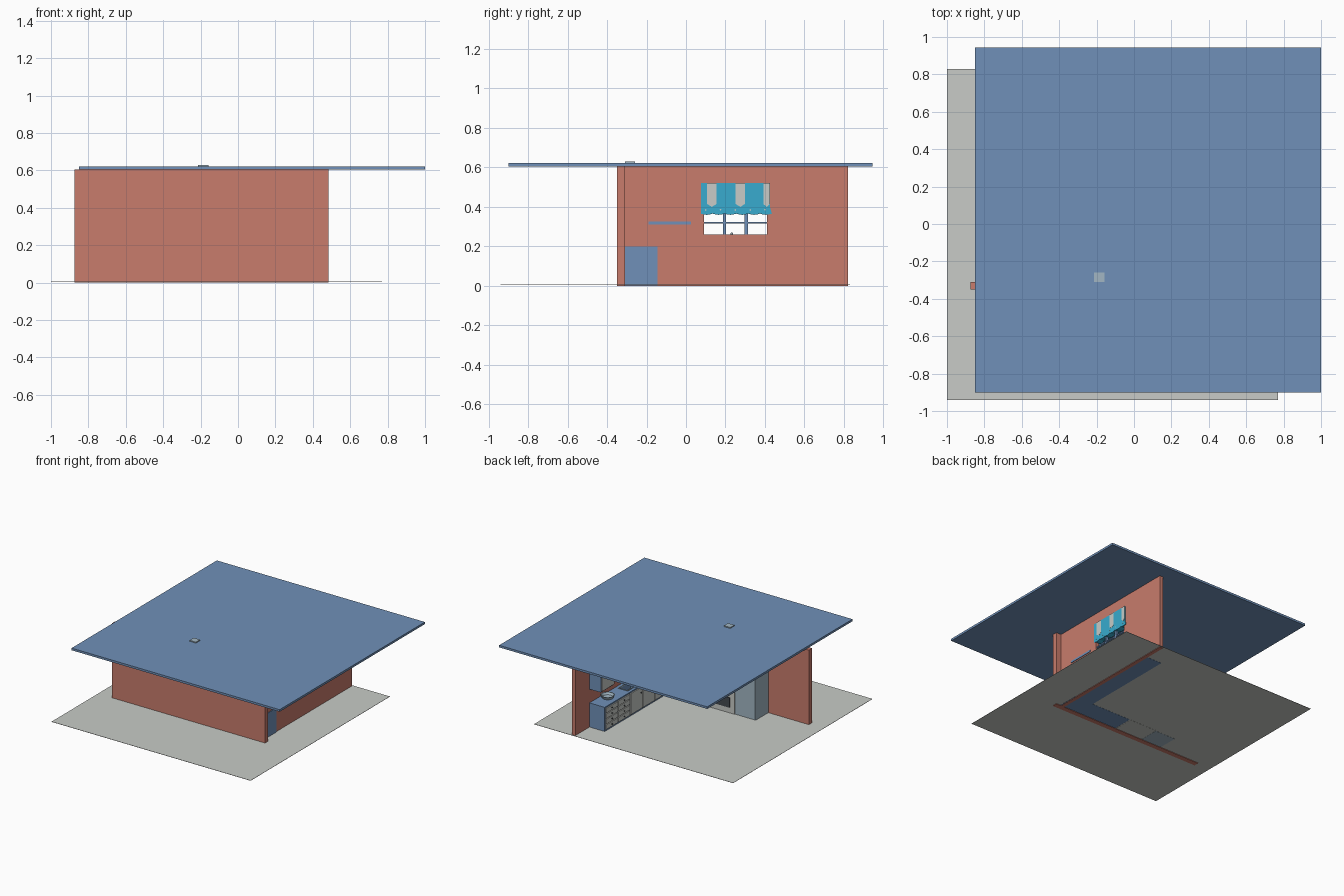
import bpy, bmesh, math
from mathutils import Vector

if "Cube" in bpy.data.objects:
    bpy.data.objects.remove(bpy.data.objects["Cube"])


def material(name, r, g, b):
    m = bpy.data.materials.new(name)
    m.diffuse_color = (r, g, b, 1)
    m.use_nodes = True
    m.node_tree.nodes["Principled BSDF"].inputs["Base Color"].default_value = m.diffuse_color
    return m


BLUE = material("slate blue", 0.16, 0.28, 0.48)
BRICK = material("brick red", 0.58, 0.20, 0.15)
GREY = material("light grey", 0.58, 0.60, 0.57)
CYAN = material("cyan", 0.04, 0.41, 0.62)
STEEL = material("pale steel", 0.36, 0.47, 0.55)
DARK = material("dark grey", 0.06, 0.07, 0.08)


def finish(name, bm, mat):
    bmesh.ops.recalc_face_normals(bm, faces=bm.faces)
    me = bpy.data.meshes.new(name)
    bm.to_mesh(me)
    bm.free()
    me.materials.append(mat)
    ob = bpy.data.objects.new(name, me)
    bpy.context.collection.objects.link(ob)
    return ob


def box(name, x, y, z, mat):
    """Box from (min, max) ranges on each axis."""
    bm = bmesh.new()
    bmesh.ops.create_cube(bm, size=1)
    for v in bm.verts:
        v.co = Vector([r[0] if c < 0 else r[1] for c, r in zip(v.co, (x, y, z))])
    return finish(name, bm, mat)


def prism(name, pts, x0, x1, mat):
    """Extrude a (y, z) outline from x0 to x1."""
    bm = bmesh.new()
    f = bm.faces.new([bm.verts.new((x0, y, z)) for y, z in pts])
    ext = bmesh.ops.extrude_face_region(bm, geom=[f])["geom"]
    bmesh.ops.translate(bm, vec=(x1 - x0, 0, 0),
                        verts=[g for g in ext if isinstance(g, bmesh.types.BMVert)])
    return finish(name, bm, mat)


def lathe(name, profile, at, mat, n=24):
    bm = bmesh.new()
    vs = [bm.verts.new((r, 0, z)) for r, z in profile]
    es = [bm.edges.new(p) for p in zip(vs, vs[1:])]
    bmesh.ops.spin(bm, geom=vs + es, axis=(0, 0, 1), cent=(0, 0, 0),
                   angle=math.tau, steps=n)
    bmesh.ops.remove_doubles(bm, verts=bm.verts, dist=1e-5)
    bmesh.ops.translate(bm, verts=bm.verts, vec=at)
    ob = finish(name, bm, mat)
    for p in ob.data.polygons:
        p.use_smooth = abs(p.normal.z) < 0.9
    return ob


def cut(ob, x, y, z):
    """Cut a box-shaped opening."""
    c = box(ob.name + "_cutter", x, y, z, BLUE)
    c.hide_render = True
    c.hide_set(True)
    m = ob.modifiers.new("opening", "BOOLEAN")
    m.operation, m.object, m.solver = "DIFFERENCE", c, "EXACT"


# Floor, ceiling and walls
box("floor", (-1, 0.77), (-0.94, 0.83), (0.004, 0.006), GREY)
box("ceiling", (-0.85, 1.0), (-0.90, 0.945), (0.605, 0.622), BLUE)
box("front_wall", (-0.875, 0.485), (-0.35, -0.31), (0, 0.605), BRICK)
side_wall = box("side_wall", (0.41, 0.44), (-0.31, 0.82), (0, 0.605), BRICK)
cut(side_wall, (0.3, 0.5), (0.09, 0.41), (0.26, 0.50))

# Window bars
for y in (0.195, 0.305):
    box("window_post", (0.415, 0.437), (y - 0.008, y + 0.008), (0.26, 0.5), BLUE)
box("window_rail", (0.416, 0.436), (0.09, 0.41), (0.315, 0.324), BLUE)

# Curtain with scalloped hem and pointed stripes
n = 24
hem = [(0.075 + 0.36 * i / n, 0.366 - 0.006 * abs(math.sin(math.pi * i / 4)))
       for i in range(n + 1)]
prism("curtain", hem + [(0.425, 0.40), (0.425, 0.52), (0.075, 0.52)], 0.40, 0.446, CYAN)
for a, b in ((0.107, 0.155), (0.252, 0.298), (0.392, 0.425)):
    outline = [(a, 0.52), (a, 0.415), ((a + b) / 2, 0.40), (b, 0.415), (b, 0.52)]
    prism("curtain_stripe", outline, 0.398, 0.448, GREY)
for i in range(5):
    y = 0.10 + i * 0.075
    prism("curtain_dot", [(y - .005, .385), (y, .38), (y + .005, .385), (y, .39)],
          0.398, 0.448, GREY)

# Base cabinets
box("front_counter", (-0.08, 0.445), (-0.31, -0.145), (0.003, 0.2), BLUE)
counter = box("side_counter", (0.275, 0.435), (-0.145, 0.64), (0.003, 0.2), BLUE)
cut(counter, (0.30, 0.38), (0.16, 0.31), (0.14, 0.3))


def knob(at):
    bm = bmesh.new()
    bmesh.ops.create_icosphere(bm, subdivisions=1, radius=0.006)
    bmesh.ops.translate(bm, verts=bm.verts, vec=at)
    finish("knob", bm, DARK)


# Drawers and doors facing the room
for col in range(2):
    y0 = 0.632 - col * 0.155
    for row in range(4):
        z0 = 0.02 + row * 0.044
        box("drawer_front", (0.267, 0.276), (y0 - 0.147, y0), (z0, z0 + 0.038), GREY)
        knob((0.264, y0 - 0.073, z0 + 0.019))
for i in range(3):
    y0 = 0.32 - i * 0.153
    box("side_door", (0.267, 0.276), (y0 - 0.146, y0), (0.02, 0.19), GREY)
    knob((0.264, y0 - 0.13, 0.15))
for i in range(2):
    x0 = -0.073 + i * 0.17
    box("front_door", (x0, x0 + 0.163), (-0.146, -0.137), (0.02, 0.19), GREY)
    knob((x0 + 0.145, -0.134, 0.15))

# Sink lining, faucet and basin
box("sink_floor", (0.30, 0.38), (0.16, 0.31), (0.139, 0.143), STEEL)
for x in (0.297, 0.38):
    box("sink_rim", (x, x + 0.005), (0.155, 0.315), (0.195, 0.204), STEEL)
for y in (0.155, 0.31):
    box("sink_rim", (0.30, 0.38), (y, y + 0.005), (0.195, 0.204), STEEL)
curve = bpy.data.curves.new("faucet", "CURVE")
curve.dimensions, curve.bevel_depth, curve.use_fill_caps = "3D", 0.006, True
path = [(0.395, 0.232, 0.2)] + [(0.37 + 0.025 * math.cos(t * math.pi / 6), 0.232,
                                0.24 + 0.025 * math.sin(t * math.pi / 6)) for t in range(7)]
sp = curve.splines.new("POLY")
sp.points.add(len(path) - 1)
for p, c in zip(sp.points, path):
    p.co = (*c, 1)
curve.materials.append(STEEL)
bpy.context.collection.objects.link(bpy.data.objects.new("faucet", curve))
lathe("basin", [(0, 0.004), (0.035, 0.006), (0.045, 0.022), (0.052, 0.022),
                (0.042, 0), (0, 0)], (0.355, 0.487, 0.2), STEEL)

# Wall cabinets
box("wall_cabinet_end", (0.31, 0.43), (0.47, 0.64), (0.31, 0.55), BLUE)
box("wall_cabinet_end_door", (0.303, 0.31), (0.477, 0.633), (0.317, 0.543), GREY)
box("wall_shelf", (0.31, 0.445), (-0.19, 0.025), (0.31, 0.326), BLUE)
box("wall_cabinet_side", (0.31, 0.43), (-0.19, 0.025), (0.326, 0.55), BLUE)
box("wall_cabinet_side_door", (0.303, 0.31), (-0.183, 0.018), (0.335, 0.543), GREY)
box("wall_cabinet_front", (-0.07, 0.43), (-0.31, -0.19), (0.31, 0.55), BLUE)
for x in (-0.063, 0.122):
    box("wall_cabinet_front_door", (x, x + 0.178), (-0.19, -0.183), (0.317, 0.543), GREY)

# Stove with burners, oven and hood
box("stove", (-0.33, -0.085), (-0.31, -0.145), (0.003, 0.2), GREY)
box("oven_window", (-0.29, -0.125), (-0.146, -0.139), (0.05, 0.13), DARK)
box("oven_handle", (-0.29, -0.125), (-0.146, -0.130), (0.15, 0.158), STEEL)
for x in (-0.265, -0.15):
    for y in (-0.265, -0.19):
        lathe("burner", [(0, 0.006), (0.026, 0.006), (0.028, 0), (0, 0)],
              (x, y, 0.2), DARK, 16)
box("hood_base", (-0.29, -0.085), (-0.31, -0.17), (0.37, 0.39), STEEL)
bm = bmesh.new()
lo = [(-0.29, -0.31), (-0.085, -0.31), (-0.085, -0.17), (-0.29, -0.17)]
hi = [(-0.213, -0.31), (-0.157, -0.31), (-0.157, -0.258), (-0.213, -0.258)]
a = [bm.verts.new((*p, 0.39)) for p in lo]
b = [bm.verts.new((*p, 0.44)) for p in hi]
for i in range(4):
    bm.faces.new((a[i], a[i - 1], b[i - 1], b[i]))
finish("hood_canopy", bm, STEEL)
box("hood_duct", (-0.213, -0.157), (-0.31, -0.258), (0.43, 0.63), STEEL)

# Fridge
box("fridge", (-0.515, -0.335), (-0.31, -0.15), (0.003, 0.5), STEEL)
for z in ((0.012, 0.33), (0.337, 0.495)):
    box("fridge_door", (-0.513, -0.337), (-0.152, -0.143), z, STEEL)
    box("fridge_handle", (-0.36, -0.352), (-0.145, -0.132),
        (z[1] - 0.11, z[1] - 0.03), GREY)
